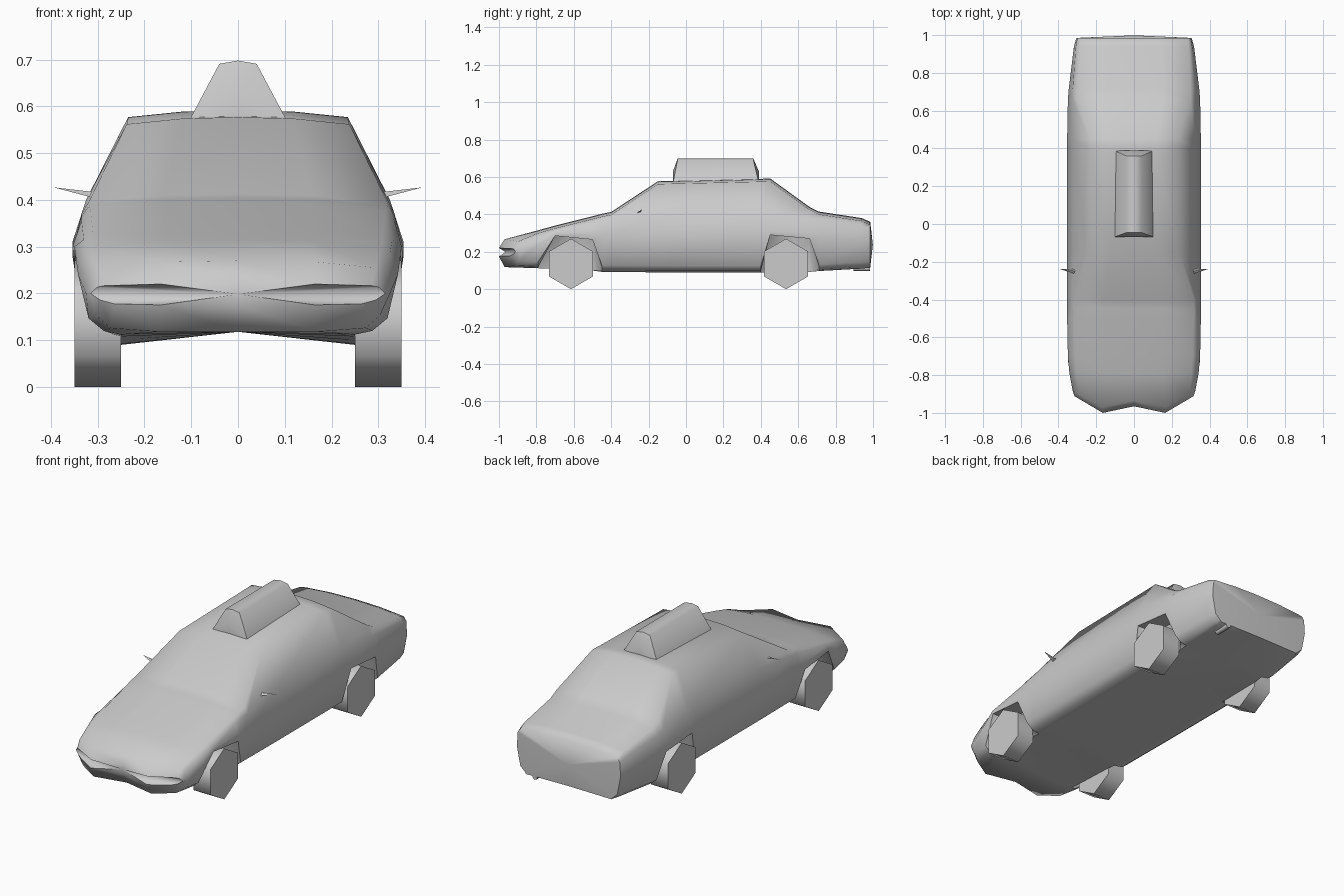
import bpy, bmesh, math
from mathutils import Matrix, Vector

old = bpy.data.objects.get("Cube")
if old:
    bpy.data.objects.remove(old, do_unlink=True)

grey = bpy.data.materials.new("plain grey")
grey.use_nodes = True
grey.diffuse_color = (0.6, 0.6, 0.6, 1)
grey.node_tree.nodes["Principled BSDF"].inputs["Base Color"].default_value = (0.6, 0.6, 0.6, 1)


def finish(name, bm, angle):
    """Turn a bmesh into a shaded object."""
    bmesh.ops.recalc_face_normals(bm, faces=bm.faces)
    mesh = bpy.data.meshes.new(name)
    bm.to_mesh(mesh)
    bm.free()
    mesh.materials.append(grey)
    obj = bpy.data.objects.new(name, mesh)
    bpy.context.collection.objects.link(obj)
    bpy.ops.object.select_all(action='DESELECT')
    obj.select_set(True)
    bpy.context.view_layer.objects.active = obj
    bpy.ops.object.shade_smooth_by_angle(angle=math.radians(angle))
    return obj


def loft(rings, bulge=0.0):
    """Skin closed rings and close both ends with a fan."""
    bm = bmesh.new()
    rows = [[bm.verts.new(p) for p in ring] for ring in rings]
    n = len(rows[0])
    for a, b in zip(rows, rows[1:]):
        for i in range(n):
            j = (i + 1) % n
            bm.faces.new((a[i], a[j], b[j], b[i]))
    for row, push in ((rows[0], 0.0), (rows[-1], bulge)):
        mid = sum((v.co for v in row), Vector()) / n
        mid.y = row[0].co.y + push
        hub = bm.verts.new(mid)
        for i in range(n):
            bm.faces.new((row[i], row[(i + 1) % n], hub))
    return bm


def mirrored(half):
    """Complete a half section whose first and last points lie on x = 0."""
    return half + [(-x, y, z) for x, y, z in half[-2:0:-1]]


def nose_shift(x):
    """Set the nose back at the centre and at the corners."""
    return 0.035 * (1 - x / 0.17) if x < 0.17 else 0.08 * (x - 0.17) / 0.14


def section(y, floor, arch, belt, belt_z, shoulder, shoulder_z, top, top_z, nose):
    sill_z = arch if arch else floor + 0.035
    half = [
        (0, 0.118),
        (0.17 if nose else 0.25, floor),
        (0.25 if arch else belt * 0.84, arch if arch else floor + 0.008),
        (belt - 0.003 if arch else belt * 0.935, sill_z),
        (belt, belt_z),
        (shoulder, shoulder_z),
        (top, top_z),
        (0.17 if nose else top * 0.5, top_z + 0.012),
        (0, top_z + 0.015)]
    return mirrored([(x, y + (nose_shift(x) if nose else 0), z) for x, z in half])


# Body: y, floor, arch, belt, belt z, shoulder, shoulder z, top, top z, nose
stations = [
    (-0.97, 0.118, 0, 0.325, 0.20, 0.31, 0.245, 0.295, 0.255, True),
    (-0.79, 0.112, 0, 0.342, 0.24, 0.325, 0.285, 0.305, 0.30, False),
    (-0.70, 0.108, 0.285, 0.350, 0.30, 0.33, 0.315, 0.31, 0.325, False),
    (-0.50, 0.10, 0.265, 0.354, 0.30, 0.335, 0.355, 0.315, 0.375, False),
    (-0.45, 0.092, 0, 0.354, 0.29, 0.335, 0.365, 0.318, 0.388, False),
    (-0.40, 0.092, 0, 0.354, 0.29, 0.335, 0.37, 0.318, 0.398, False),
    (-0.15, 0.09, 0, 0.354, 0.28, 0.325, 0.40, 0.238, 0.562, False),
    (0.40, 0.09, 0, 0.354, 0.29, 0.325, 0.40, 0.235, 0.575, False),
    (0.45, 0.09, 0.29, 0.354, 0.31, 0.325, 0.40, 0.235, 0.577, False),
    (0.66, 0.092, 0.27, 0.350, 0.30, 0.325, 0.375, 0.30, 0.425, False),
    (0.71, 0.097, 0, 0.346, 0.28, 0.325, 0.37, 0.30, 0.40, False),
    (0.94, 0.11, 0, 0.318, 0.26, 0.308, 0.34, 0.29, 0.365, False),
    (0.985, 0.115, 0, 0.305, 0.25, 0.30, 0.325, 0.285, 0.345, False)]
rings = [section(*s) for s in stations]
# Blunt prow, squeezed towards a horizontal ridge
prow = [(x * 0.97, y - 0.03, 0.20 + (z - 0.20) * 0.3) for x, y, z in rings[0]]
finish("car_body", loft([prow] + rings, 0.014), 65)

# Roof sign: tapered prism with a slightly crowned top
sign = []
for y_low, y_high in ((-0.07, -0.045), (0.39, 0.36)):
    half = [(0, y_low, 0.565), (0.107, y_low, 0.565),
            (0.04, y_high, 0.691), (0, y_high, 0.698)]
    sign.append(mirrored(half))
finish("roof_sign", loft(sign), 60)

# Six-sided wheels, one corner pointing down
for end, y in (("front", -0.615), ("rear", 0.535)):
    for side, x in (("left", 0.30), ("right", -0.30)):
        bm = bmesh.new()
        place = Matrix.Translation((x, y, 0.135)) @ Matrix.Rotation(math.pi / 2, 4, 'Y')
        bmesh.ops.create_cone(bm, cap_ends=True, segments=6, radius1=0.135,
                              radius2=0.135, depth=0.1, matrix=place)
        # Make sure a corner sits at the lowest point
        if min(v.co.z for v in bm.verts) > 0.01:
            bmesh.ops.rotate(bm, verts=bm.verts, cent=(x, y, 0.135),
                             matrix=Matrix.Rotation(math.pi / 6, 3, 'X'))
        finish(end + "_wheel_" + side, bm, 65)

# Thin pointed side mirrors
for side, s in (("left", 1), ("right", -1)):
    bm = bmesh.new()
    tip = bm.verts.new((s * 0.395, -0.238, 0.427))
    base = [bm.verts.new((s * 0.30, y, z)) for y, z in
            ((-0.268, 0.402), (-0.25, 0.416), (-0.24, 0.412))]
    bm.faces.new(base)
    for i in range(3):
        bm.faces.new((base[i], base[(i + 1) % 3], tip))
    finish("side_mirror_" + side, bm, 30)

# Exhaust pipe under the tail
bm = bmesh.new()
bmesh.ops.create_cone(bm, cap_ends=True, segments=8, radius1=0.014, radius2=0.014, depth=0.09,
                      matrix=Matrix.Translation((0.2, 0.94, 0.112)) @ Matrix.Rotation(math.pi / 2, 4, 'X'))
finish("exhaust_pipe", bm, 60)
